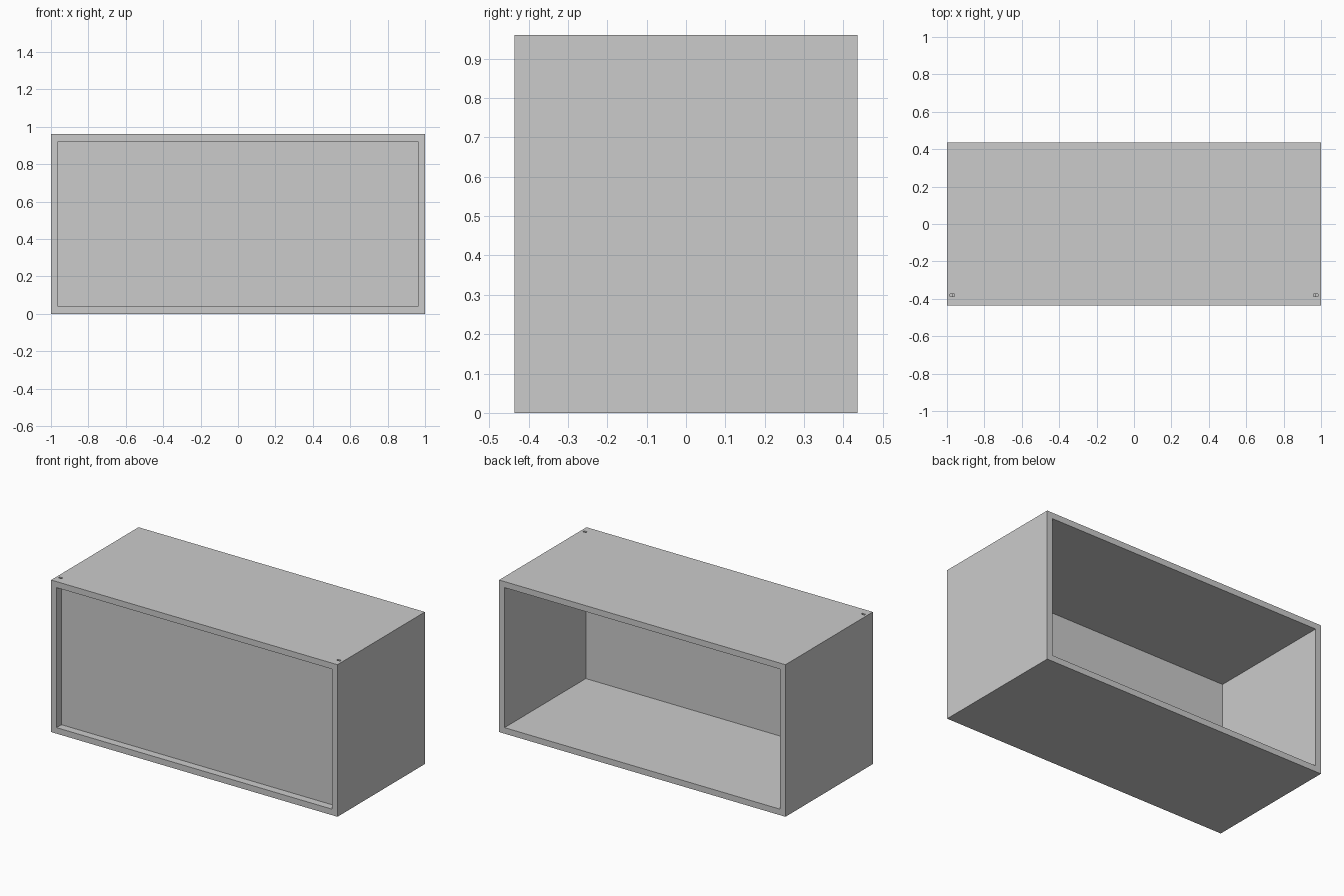
import bpy

if "Cube" in bpy.data.objects:
    bpy.data.objects.remove(bpy.data.objects["Cube"])

W, D, H, T = 2.0, 0.872, 0.96, 0.038   # overall size and wall thickness
PANEL_Y, PANEL_T = -0.381, 0.012       # recessed front panel


def box(name, size, centre):
    bpy.ops.mesh.primitive_cube_add(size=1, location=centre)
    ob = bpy.context.object
    ob.name = name
    ob.scale = size
    bpy.ops.object.transform_apply(location=True, rotation=False, scale=True)
    return ob


def cut(target, cutter):
    mod = target.modifiers.new(cutter.name, 'BOOLEAN')
    mod.operation = 'DIFFERENCE'
    mod.solver = 'EXACT'
    mod.object = cutter
    bpy.context.view_layer.objects.active = target
    bpy.ops.object.modifier_apply(modifier=mod.name)
    bpy.data.objects.remove(cutter)


# Open-ended case
case = box("case", (W, D, H), (0, 0, H / 2))
cut(case, box("opening", (W - 2 * T, D + 0.2, H - 2 * T), (0, 0, H / 2)))

# Narrow slots in the top, running down inside the side walls
for s in (-1, 1):
    cut(case, box("slot", (0.024, 0.013, H), (s * 0.972, PANEL_Y, H / 2 + 0.02)))

# Thin front panel set back from the front edge
box("front_panel", (W - 2 * T + 0.02, PANEL_T, H - 2 * T + 0.02), (0, PANEL_Y, H / 2))
